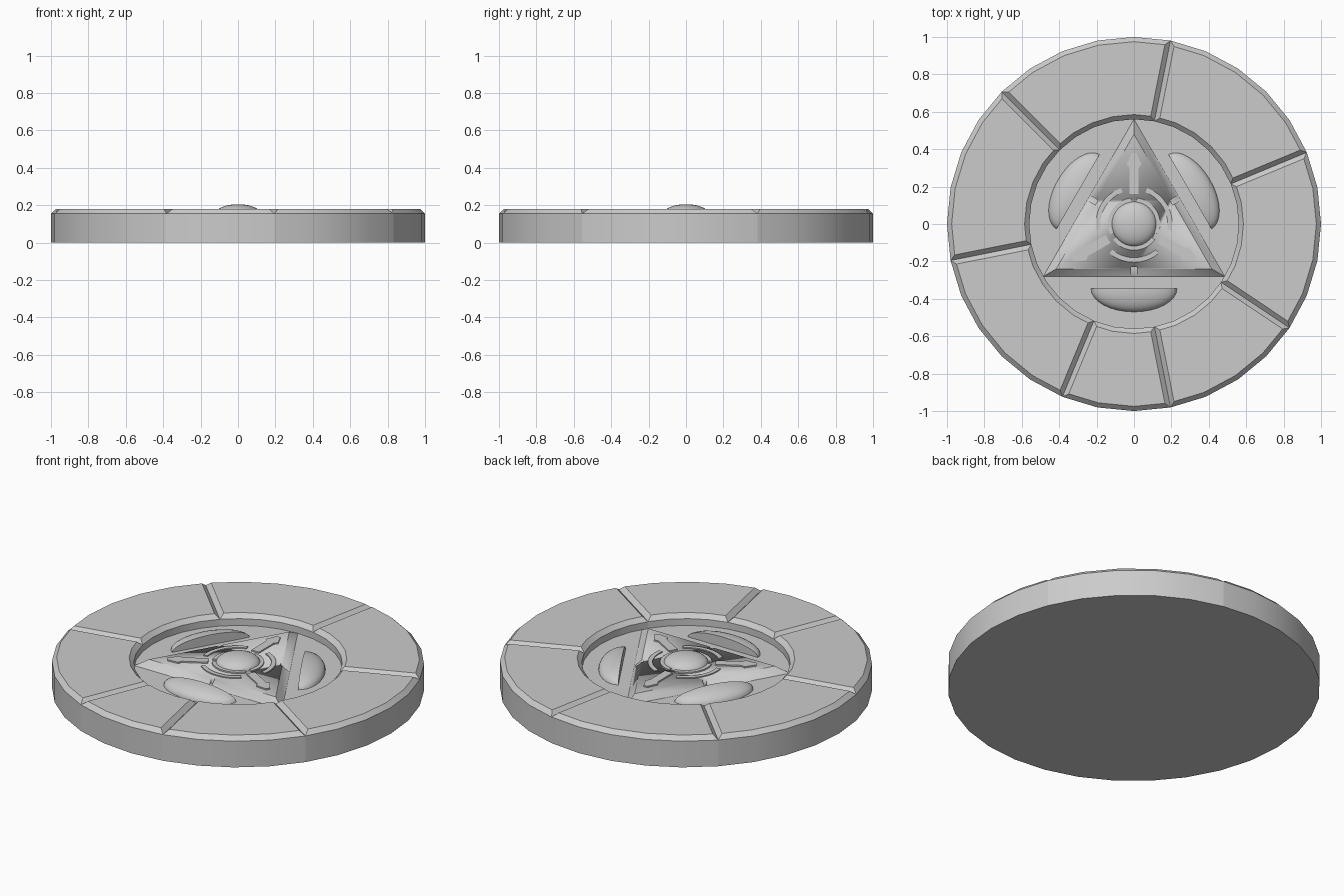
import bpy, bmesh
from math import sin, cos, pi, radians
from mathutils import Matrix

cube = bpy.data.objects.get("Cube")
if cube:
    bpy.data.objects.remove(cube, do_unlink=True)

STONE = bpy.data.materials.new("grey_stone")
STONE.use_nodes = True
GREY = (0.6, 0.6, 0.6, 1)
STONE.diffuse_color = GREY
STONE.node_tree.nodes["Principled BSDF"].inputs["Base Color"].default_value = GREY

FLOOR, PLATEAU, RIM = 0.115, 0.155, 0.18
STEP = 360 / 32
CORNERS = (90, 210, 330)


def polar(r, deg):
    return r * cos(radians(deg)), r * sin(radians(deg))


def finish(name, bm):
    bmesh.ops.recalc_face_normals(bm, faces=bm.faces)
    mesh = bpy.data.meshes.new(name)
    bm.to_mesh(mesh)
    bm.free()
    mesh.materials.append(STONE)
    obj = bpy.data.objects.new(name, mesh)
    bpy.context.collection.objects.link(obj)
    bpy.ops.object.select_all(action="DESELECT")
    obj.select_set(True)
    bpy.context.view_layer.objects.active = obj
    bpy.ops.object.shade_smooth_by_angle(angle=radians(30))
    return obj


def prism(name, outline, z0, z1, chamfer=0):
    """Counter-clockwise outline raised from z0 to z1, with a 45 degree chamfer on top."""
    bm = bmesh.new()
    low = [bm.verts.new((x, y, z0)) for x, y in outline]
    high = [bm.verts.new((x, y, z1 - chamfer)) for x, y in outline]
    bm.faces.new(low[::-1])
    top = bm.faces.new(high)
    for i in range(len(low)):
        j = (i + 1) % len(low)
        bm.faces.new((low[i], low[j], high[j], high[i]))
    bm.normal_update()
    if chamfer:
        bmesh.ops.inset_individual(bm, faces=[top], thickness=chamfer,
                                   depth=chamfer, use_even_offset=True)
    return finish(name, bm)


def arc_outline(r0, r1, a0, a1, n):
    angles = [a0 + (a1 - a0) * i / n for i in range(n + 1)]
    return [polar(r1, a) for a in angles] + [polar(r0, a) for a in reversed(angles)]


def dome(name, radii, location, turn=0, half=False):
    """Upper half of an ellipsoid; half keeps only its local -y side."""
    bm = bmesh.new()
    bmesh.ops.create_uvsphere(bm, u_segments=32, v_segments=16, radius=1)
    cuts = [(0, 0, -1)] + ([(0, 1, 0)] if half else [])
    for normal in cuts:
        bmesh.ops.bisect_plane(bm, geom=bm.verts[:] + bm.edges[:] + bm.faces[:],
                               dist=1e-5, plane_co=(0, 0, 0), plane_no=normal,
                               clear_outer=True)
        rim = [e for e in bm.edges if e.is_boundary]
        bmesh.ops.holes_fill(bm, edges=rim, sides=0)
    bm.transform(Matrix.Translation(location) @ Matrix.Rotation(radians(turn), 4, "Z")
                 @ Matrix.Diagonal((*radii, 1)))
    return finish(name, bm)


# Sunken floor disc
prism("floor_disc", [polar(0.56, i * STEP) for i in range(32)], 0, FLOOR)

# Outer ring blocks, whose chamfers form the V grooves between them
joints = [2, 7, 12, 17, 22, 25, 29, 34]
for k, (a, b) in enumerate(zip(joints, joints[1:])):
    prism(f"ring_block_{k + 1}", arc_outline(0.56, 1, a * STEP, b * STEP, b - a),
          0, RIM, 0.025)

# Raised triangle with sloping sides
triangle = prism("triangle_plateau", [polar(0.56, a) for a in CORNERS],
                 FLOOR - 0.02, PLATEAU, PLATEAU - FLOOR)

# Notch across the middle of each triangle side
bm = bmesh.new()
for a in CORNERS:
    bmesh.ops.create_cube(bm, size=1, matrix=Matrix.Rotation(radians(a + 180), 4, "Z")
                          @ Matrix.Translation((0.28, 0, FLOOR + 0.052))
                          @ Matrix.Diagonal((0.1, 0.03, 0.1, 1)))
cutter = finish("notch_cutter", bm)
cutter.hide_render = True
cutter.hide_set(True)
cut = triangle.modifiers.new("notches", "BOOLEAN")
cut.operation, cut.solver, cut.object = "DIFFERENCE", "EXACT", cutter
bpy.context.view_layer.objects.active = triangle
bpy.ops.object.modifier_apply(modifier=cut.name)
bpy.data.objects.remove(cutter, do_unlink=True)

# Half domes beside the triangle
for k, a in enumerate((270, 30, 150)):
    dome(f"half_dome_{k + 1}", (0.23, 0.125, 0.06), (*polar(0.345, a), FLOOR),
         a + 90, half=True)

# Central boss and the thin relief around it
dome("central_boss", (0.12, 0.12, 0.05), (0, 0, PLATEAU))
half_arm = [(0.16, 0.025), (0.3, 0.025), (0.32, 0.04), (0.38, 0.012)]
arm = [(r, -w) for r, w in half_arm] + [(r, w) for r, w in reversed(half_arm)]
for k, a in enumerate(CORNERS):
    prism(f"collar_{k + 1}", arc_outline(0.115, 0.14, a + 7, a + 113, 10),
          PLATEAU - 0.01, PLATEAU + 0.008)
    prism(f"outer_collar_{k + 1}", arc_outline(0.18, 0.205, a + 20, a + 100, 8),
          PLATEAU - 0.01, PLATEAU + 0.006)
    c, s = cos(radians(a)), sin(radians(a))
    prism(f"relief_arm_{k + 1}", [(x * c - y * s, x * s + y * c) for x, y in arm],
          PLATEAU - 0.01, PLATEAU + 0.008)
